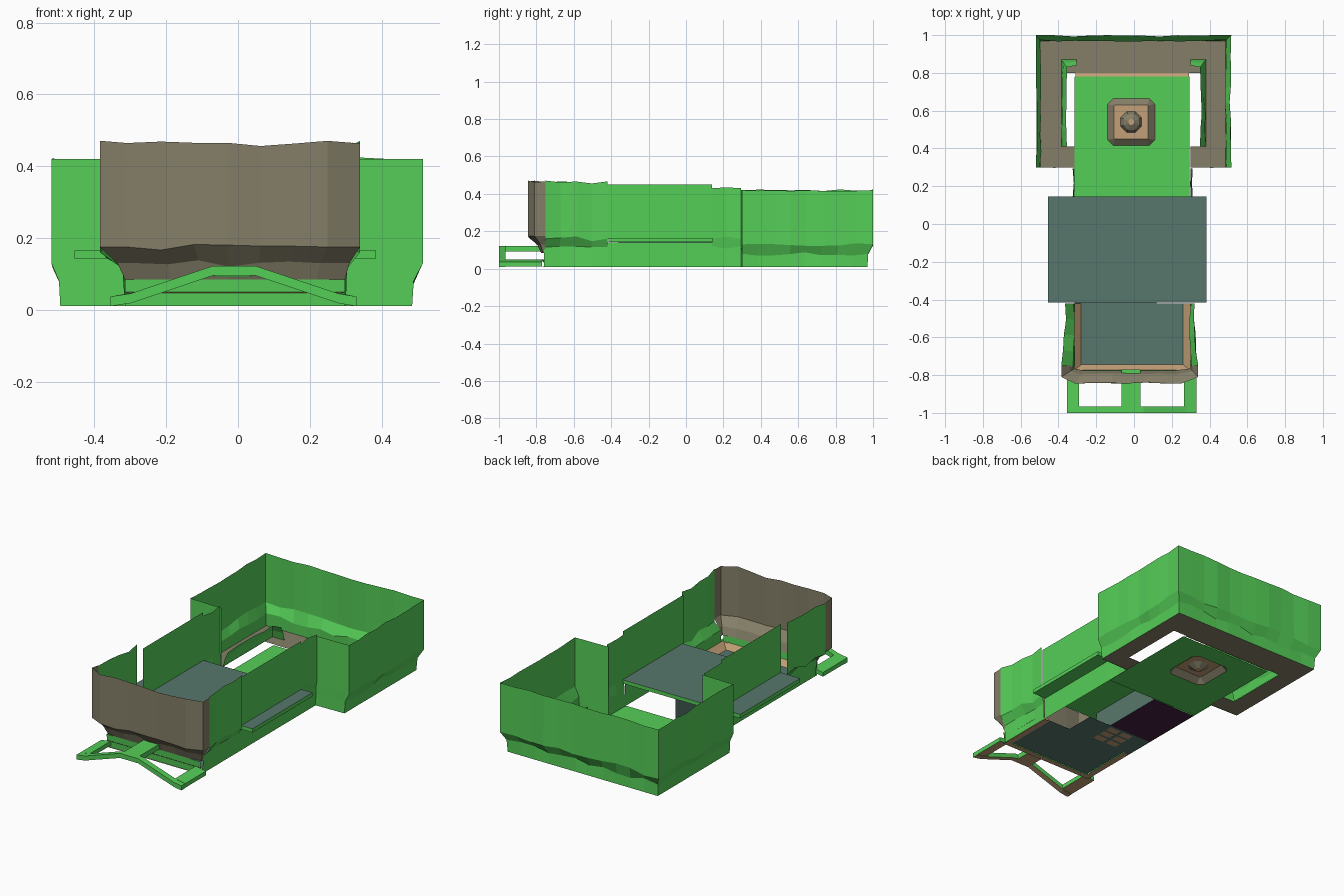
import bpy, bmesh, math, random
from mathutils import Vector

if "Cube" in bpy.data.objects:
    bpy.data.objects.remove(bpy.data.objects["Cube"])
random.seed(4)

def mat(name, r, g, b):
    m = bpy.data.materials.new(name)
    m.diffuse_color = (*[(c / 255) ** 2.2 for c in (r, g, b)], 1)
    m.use_nodes = True
    m.node_tree.nodes["Principled BSDF"].inputs["Base Color"].default_value = m.diffuse_color
    return m

GREEN = mat("leaf_green", 86, 205, 88)
BROWN = mat("stone_brown", 132, 126, 104)
TAN = mat("tan", 194, 158, 118)
TEAL = mat("slate_teal", 88, 119, 108)
PURPLE = mat("dark_purple", 72, 38, 68)

def finish(name, bm, *mats):
    me = bpy.data.meshes.new(name)
    bm.to_mesh(me)
    bm.free()
    ob = bpy.data.objects.new(name, me)
    bpy.context.collection.objects.link(ob)
    for m in mats:
        me.materials.append(m)
    return ob

def sheet(name, m, low, high, levels, step=0.1, wob=0.006, ztop=0.0):
    """Wall sheet: blends a low path into a high path at each (blend, z) level."""
    cols = []
    for i in range(len(low) - 1):
        a, b, c, d = (Vector(p) for p in (low[i], low[i + 1], high[i], high[i + 1]))
        n = max(1, round((d - c).length / step))
        cols += [(a.lerp(b, k / n), c.lerp(d, k / n), k > 0) for k in range(n)]
    cols.append((Vector(low[-1]), Vector(high[-1]), False))
    bm = bmesh.new()
    rows = []
    for j, (t, z) in enumerate(levels):
        row = []
        for lo, hi, inner in cols:
            p = lo.lerp(hi, t)
            dz = 0
            if inner and j > 0:
                back = (lo - hi)
                if back.length > 1e-4:
                    p += back.normalized() * random.random() * wob * 2
                dz = random.uniform(-wob, wob) * (2.5 if 0 < j < len(levels) - 1 else 1)
            if j == len(levels) - 1 and ztop:
                dz += random.uniform(-ztop, ztop)
            row.append(bm.verts.new((p.x, p.y, z + dz)))
        rows.append(row)
    for r, s in zip(rows, rows[1:]):
        for i in range(len(r) - 1):
            bm.faces.new((r[i], r[i + 1], s[i + 1], s[i]))
    return finish(name, bm, m)

def plate(name, m, x0, x1, y0, y1, z):
    bm = bmesh.new()
    bm.faces.new([bm.verts.new(p) for p in
                  ((x0, y0, z), (x1, y0, z), (x1, y1, z), (x0, y1, z))])
    return finish(name, bm, m)

def rings(name, mats, loops):
    """Stack of closed loops bridged by quads; mats cycle per band, last caps."""
    bm = bmesh.new()
    vs = [[bm.verts.new(p) for p in l] for l in loops]
    for k, (a, b) in enumerate(zip(vs, vs[1:])):
        for i in range(len(a)):
            j = (i + 1) % len(a)
            bm.faces.new((a[i], a[j], b[j], b[i])).material_index = min(k, len(mats) - 1)
    bm.faces.new(vs[-1]).material_index = len(mats) - 1
    return finish(name, bm, *mats)

def rect(cx, cy, hx, hy, z, c=0.0):
    if not c:
        return [(cx - hx, cy - hy, z), (cx + hx, cy - hy, z), (cx + hx, cy + hy, z), (cx - hx, cy + hy, z)]
    return [(cx + sx * (hx - ax * c), cy + sy * (hy - (1 - ax) * c), z) for sx, sy, ax in
            ((-1, -1, 1), (1, -1, 1), (1, -1, 0), (1, 1, 0), (1, 1, 1), (-1, 1, 1), (-1, 1, 0), (-1, -1, 0))]

# back room: outer walls leaning out below, wavy above
sheet("back_room_wall", GREEN,
      [(0.485, 0.30), (0.485, 0.97), (-0.495, 0.97), (-0.495, 0.30)],
      [(0.515, 0.30), (0.515, 1.0), (-0.52, 1.0), (-0.52, 0.30)],
      [(0, 0.01), (0.15, 0.08), (1, 0.13), (1, 0.42)], 0.09, 0.005)
for s, xi, xb, xt in ((1, 0.30, 0.485, 0.515), (-1, -0.315, -0.495, -0.52)):
    side = "right" if s > 0 else "left"
    sheet("shoulder_wall_" + side, GREEN, [(xi, 0.295), (xb, 0.30)], [(xi, 0.295), (xt, 0.30)],
          [(0, 0.01), (0.15, 0.08), (1, 0.13), (1, 0.42)], 1)
    # passage walls
    xf = 0.34 if s > 0 else -0.385
    sheet("neck_wall_" + side, GREEN, [(xi, 0.14), (xi, 0.295)], [(xi + s * .01, 0.14), (xi + s * .01, 0.295)],
          [(0, 0.01), (0.3, 0.12), (1, 0.16), (1, 0.43)], 0.08)
    sheet("passage_upper_wall_" + side, GREEN, [(xi + s * .012, -0.42), (xi + s * .012, 0.14)],
          [(xi + s * .012, -0.42), (xi + s * .012, 0.14)], [(0, 0.16), (1, 0.45)], 1)
    sheet("passage_lower_wall_" + side, GREEN, [(xi, -0.42), (xi, 0.14)],
          [(xi, -0.42), (xi, 0.14)], [(0, 0.01), (1, 0.14)], 1)
    # front room side walls
    sheet("front_room_wall_" + side, GREEN, [(xi, -0.76), (xi, -0.42)], [(xf, -0.75), (xf - s * .02, -0.42)],
          [(0, 0.01), (0.1, 0.115), (1, 0.16), (1, 0.465)], 0.09, 0.006, 0.006)
    # low hedge over a floor slot, open underneath
    x0, x1 = (0.30, 0.38) if s > 0 else (-0.385, -0.305)
    xo, xm = (x1, x1 - 0.03) if s > 0 else (x0, x0 + 0.03)
    sheet("low_hedge_" + side, GREEN, [(xo, 0.41), (xo, 0.87), (x0 if s > 0 else x1, 0.87)],
          [(xm, 0.41), (xm, 0.83), (x0 if s > 0 else x1, 0.84)],
          [(0, 0.012), (0.4, 0.06), (1, 0.1)], 0.09, 0.006)
    # brown side floors around the slot
    fx0, fx1 = sorted((xo, xb))
    plate("side_floor_" + side, BROWN, fx0, fx1, 0.30, 0.97, 0.01)
    plate("side_floor_front_" + side, BROWN, x0, x1, 0.30, 0.41, 0.01)

# back room floors
plate("back_floor", BROWN, -0.385, 0.38, 0.80, 0.97, 0.01)
sheet("floor_step", TAN, [(-0.31, 0.78), (0.29, 0.78)], [(-0.31, 0.80), (0.29, 0.80)],
      [(0, 0.02), (1, 0.01)], 2)

# lawn, made as a ring so the basin stays open to the underside
rings("lawn", [GREEN, BROWN, TAN, TAN], [
    rect(-0.01, 0.46, 0.305, 0.32, 0.015, 0.002), rect(-0.015, 0.54, 0.125, 0.125, 0.015, 0.03),
    rect(-0.015, 0.54, 0.09, 0.09, 0.045, 0.003)])

def octo(r, z):
    return [(-0.015 + r * math.cos(math.radians(22.5 + 45 * i)),
             0.54 + r * math.sin(math.radians(22.5 + 45 * i)), z) for i in range(8)]

rings("fountain", [BROWN, BROWN, TAN], [octo(0.06, 0.046), octo(0.045, 0.07), octo(0.016, 0.085)])
rings("fountain_underside", [BROWN, TAN], [octo(0.06, 0.044), octo(0.02, 0.02)])

# crossing slab: slate top, green edges and underside
rings("crossing_slab", [GREEN, TEAL], [rect(-0.035, -0.135, 0.42, 0.28, 0.143),
                                       rect(-0.035, -0.135, 0.42, 0.28, 0.165)])
plate("slab_underside", GREEN, -0.455, 0.385, -0.415, 0.145, 0.143)

# area below the slab: divider, carpet, grating
plate("carpet", PURPLE, -0.315, -0.03, -0.24, 0.14, 0.012)
plate("landing", TEAL, -0.315, 0.12, -0.42, -0.24, 0.012)
sheet("divider", TEAL, [(-0.03, -0.36), (-0.03, 0.14)], [(-0.03, -0.36), (-0.03, 0.14)],
      [(0, 0.012), (1, 0.143)], 1)
for i in range(3):
    for j in range(2):
        plate("grating", TAN, -0.2 + j * 0.09, -0.13 + j * 0.09, -0.40 + i * 0.055, -0.36 + i * 0.055, 0.008)

# front room floor with tan skirting
plate("front_floor", TEAL, -0.28, 0.26, -0.745, -0.42, 0.015)
sheet("skirting", TAN, [(-0.28, -0.42), (-0.28, -0.745), (0.26, -0.745), (0.26, -0.42)],
      [(-0.315, -0.42), (-0.315, -0.775), (0.298, -0.775), (0.298, -0.42)],
      [(0, 0.015), (1, 0.05)], 2)
sheet("floor_rim", TAN, [(-0.28, -0.42), (-0.28, -0.745), (0.26, -0.745), (0.26, -0.42)],
      [(-0.315, -0.42), (-0.315, -0.775), (0.298, -0.775), (0.298, -0.42)],
      [(0, 0.012), (1, 0.010)], 2)
sheet("front_base", GREEN, [(-0.315, -0.77), (0.298, -0.77)], [(-0.315, -0.775), (0.298, -0.775)],
      [(0, 0.01), (1, 0.085)], 1)

# brown front wall with cut corners and undercut base
sheet("front_wall", BROWN,
      [(-0.315, -0.75), (-0.315, -0.765), (-0.27, -0.775), (0.22, -0.775), (0.298, -0.765), (0.298, -0.75)],
      [(-0.385, -0.75), (-0.385, -0.81), (-0.31, -0.845), (0.25, -0.845), (0.34, -0.81), (0.34, -0.75)],
      [(0, 0.085), (0.3, 0.13), (1, 0.175), (1, 0.465)], 0.1, 0.004, 0.007)

# arched front railing: profile z at a given x, swept as beams
def arch(x):
    t = (abs(x + 0.01) - 0.06) / 0.28
    t = min(1, max(0, t))
    return 0.122 - 0.085 * min(1, t * 1.1)

def beam(name, xs, y0, y1, thick):
    bm = bmesh.new()
    secs = [[bm.verts.new(p) for p in ((x, y0, arch(x) - thick), (x, y1, arch(x) - thick),
                                       (x, y1, arch(x)), (x, y0, arch(x)))] for x in xs]
    for a, b in zip(secs, secs[1:]):
        for i in range(4):
            j = (i + 1) % 4
            f = bm.faces.new((a[i], b[i], b[j], a[j]))
            f.material_index = 1 if i == 0 else 0
    bm.faces.new(secs[0])
    bm.faces.new(secs[-1][::-1])
    bmesh.ops.recalc_face_normals(bm, faces=bm.faces)
    return finish(name, bm, GREEN, TAN)

beam("front_rail", (-0.355, -0.30, -0.18, -0.07, 0.05, 0.16, 0.28, 0.33), -1.0, -0.965, 0.027)
beam("left_rail", (-0.355, -0.29), -0.965, -0.77, 0.025)
beam("centre_rail", (-0.065, 0.035), -0.965, -0.77, 0.03)
beam("right_rail", (0.265, 0.33), -0.965, -0.77, 0.025)
